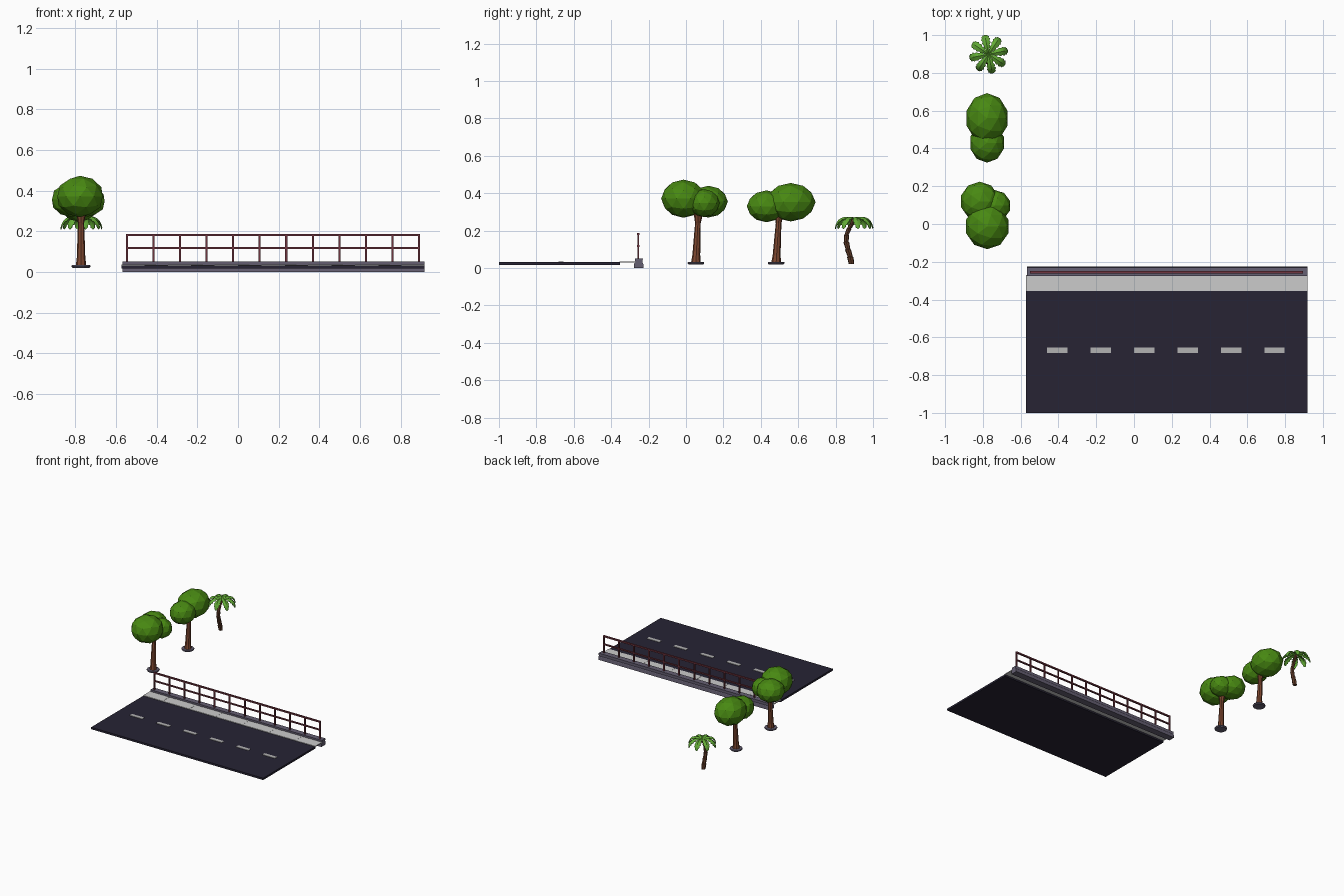
import bpy, bmesh, math
from mathutils import Vector

if "Cube" in bpy.data.objects:
    bpy.data.objects.remove(bpy.data.objects["Cube"])


def material(name, r, g, b):
    m = bpy.data.materials.new(name)
    m.diffuse_color = (r, g, b, 1)
    m.use_nodes = True
    m.node_tree.nodes["Principled BSDF"].inputs["Base Color"].default_value = m.diffuse_color
    return m


ASPHALT = material("asphalt", 0.02, 0.017, 0.034)
PAINT = material("road_paint", 0.45, 0.45, 0.45)
CURB = material("curb_stone", 0.13, 0.115, 0.17)
RED = material("red_metal", 0.16, 0.035, 0.05)
BARK = material("bark", 0.21, 0.065, 0.03)
PALM_BARK = material("palm_bark", 0.12, 0.045, 0.022)
LEAF = material("leaf", 0.065, 0.25, 0.006)
PALM_LEAF = material("palm_leaf", 0.12, 0.4, 0.035)


def add_object(name, bm, mat=None):
    bmesh.ops.recalc_face_normals(bm, faces=bm.faces)
    me = bpy.data.meshes.new(name)
    bm.to_mesh(me)
    bm.free()
    ob = bpy.data.objects.new(name, me)
    bpy.context.collection.objects.link(ob)
    if mat:
        me.materials.append(mat)
    return ob


def box(bm, lo, hi):
    lo, hi = Vector(lo), Vector(hi)
    for v in bmesh.ops.create_cube(bm, size=1)["verts"]:
        v.co = Vector([(a + b) / 2 + c * (b - a) for a, b, c in zip(lo, hi, v.co)])


def rings_to_tube(bm, rings):
    loops = [[bm.verts.new(p) for p in r] for r in rings]
    n = len(loops[0])
    for a, b in zip(loops, loops[1:]):
        for i in range(n):
            bm.faces.new((a[i], a[(i + 1) % n], b[(i + 1) % n], b[i]))
    bm.faces.new(loops[0])
    bm.faces.new(loops[-1])


def circle(x, y, z, r, n):
    return [(x + r * math.cos(2 * math.pi * i / n), y + r * math.sin(2 * math.pi * i / n), z)
            for i in range(n)]


# Road deck and centre dashes
X0, X1 = -0.572, 0.918
bm = bmesh.new()
box(bm, (X0, -1, 0.017), (X1, -0.352, 0.032))
add_object("road", bm, ASPHALT)

bm = bmesh.new()
for i in range(6):
    x = -0.46 + 0.23 * i
    box(bm, (x, -0.683, 0.031), (x + 0.108, -0.655, 0.035))
add_object("road_dashes", bm, PAINT)

# Pavement: alternating wide and narrow slabs
bm = bmesh.new()
cuts = [X0]
for i in range(6):
    cuts += [-0.403 + 0.23 * i, -0.345 + 0.23 * i]
cuts.append(X1)
for i, (a, b) in enumerate(zip(cuts, cuts[1:])):
    box(bm, (a, -0.356, 0.03), (b, -0.27, 0.036 - 0.001 * (i % 2)))
add_object("pavement_slabs", bm)

# Curb: stepped profile extruded along x
profile = [(-0.279, 0), (-0.226, 0), (-0.229, 0.024), (-0.232, 0.028),
           (-0.231, 0.05), (-0.274, 0.05), (-0.273, 0.028), (-0.277, 0.024)]
bm = bmesh.new()
rings_to_tube(bm, [[(x, y, z) for y, z in profile] for x in (X0 + 0.005, X1)])
add_object("curb_wall", bm, CURB)

# Railing
bm = bmesh.new()
yr = -0.255
for i in range(12):
    x = -0.546 + i * 1.436 / 11
    box(bm, (x - 0.005, yr - 0.005, 0.048), (x + 0.005, yr + 0.005, 0.18))
for z, h in ((0.181, 0.0055), (0.118, 0.0045)):
    box(bm, (-0.551, yr - 0.006, z - h), (0.895, yr + 0.006, z + h))
add_object("railing", bm, RED)


# Broadleaf trees: planter disc, flared trunk, faceted leaf masses
def tree(name, x, y, lean, blobs):
    bm = bmesh.new()
    rings_to_tube(bm, [circle(x, y, 0.02, 0.042, 10), circle(x, y, 0.026, 0.047, 10),
                       circle(x, y, 0.033, 0.045, 10)])
    add_object(name + "_base", bm, CURB)
    bm = bmesh.new()
    steps = ((0.03, 0.026), (0.07, 0.021), (0.16, 0.018), (0.24, 0.015), (0.265, 0.02), (0.30, 0.026))
    rings_to_tube(bm, [circle(x, y + lean * (z - 0.03) / 0.24, z, r, 8) for z, r in steps])
    add_object(name + "_trunk", bm, BARK)
    bm = bmesh.new()
    for cx, cy, cz, rx, ry, rz in blobs:
        vs = bmesh.ops.create_icosphere(bm, subdivisions=2, radius=1)["verts"]
        for v in vs:
            p = v.co
            v.co = (cx + rx * p.x, cy + ry * p.y, cz + rz * p.z)
    add_object(name + "_leaves", bm, LEAF)


tree("near_tree", -0.772, 0.053, 0.012, [
    (-0.777, -0.013, 0.371, 0.117, 0.12, 0.102),
    (-0.817, 0.12, 0.355, 0.103, 0.104, 0.085),
    (-0.738, 0.097, 0.347, 0.086, 0.083, 0.075)])
tree("middle_tree", -0.772, 0.482, 0.015, [
    (-0.778, 0.56, 0.352, 0.113, 0.133, 0.103),
    (-0.778, 0.43, 0.33, 0.093, 0.105, 0.085)])

# Palm trunk: stacked flared segments along a bent path
path = [(0.885, 0.02), (0.878, 0.06), (0.866, 0.10), (0.857, 0.14),
        (0.858, 0.175), (0.871, 0.21), (0.886, 0.235), (0.897, 0.265)]
px, pc = -0.77, 0.899
bm = bmesh.new()
rings = []
for i, ((ya, za), (yb, zb)) in enumerate(zip(path, path[1:])):
    r = 0.018 - 0.001 * i
    rings += [circle(px, ya, za + 0.001, r * 0.82, 7), circle(px, yb, zb - 0.001, r, 7)]
rings_to_tube(bm, rings)
add_object("palm_trunk", bm, PALM_BARK)

# Palm fronds: drooping folded blades with jagged edges
bm = bmesh.new()
N = 12
for k in range(8):
    a = 2 * math.pi * (k + 0.25) / 8
    out = Vector((math.cos(a), math.sin(a), 0))
    side = Vector((-out.y, out.x, 0))
    rows = []
    for i in range(N + 1):
        t = i / N
        mid = Vector((px, pc, 0.265)) + out * (0.104 * math.sin(t * 1.5))
        mid.z += 0.065 * t - 0.12 * t * t
        w = 0.006 + 0.019 * math.sin(math.pi * min(1, t ** 1.2))
        w *= 1.0 if i % 2 else 0.75
        if i == N:
            w = 0.001
        drop = Vector((0, 0, -0.5 * w))
        rows.append([bm.verts.new(p) for p in (mid - side * w + drop, mid, mid + side * w + drop)])
    for r, s in zip(rows, rows[1:]):
        for j in range(2):
            bm.faces.new((r[j], r[j + 1], s[j + 1], s[j]))
fronds = add_object("palm_fronds", bm, PALM_LEAF)
thick = fronds.modifiers.new("thickness", "SOLIDIFY")
thick.thickness = 0.003
